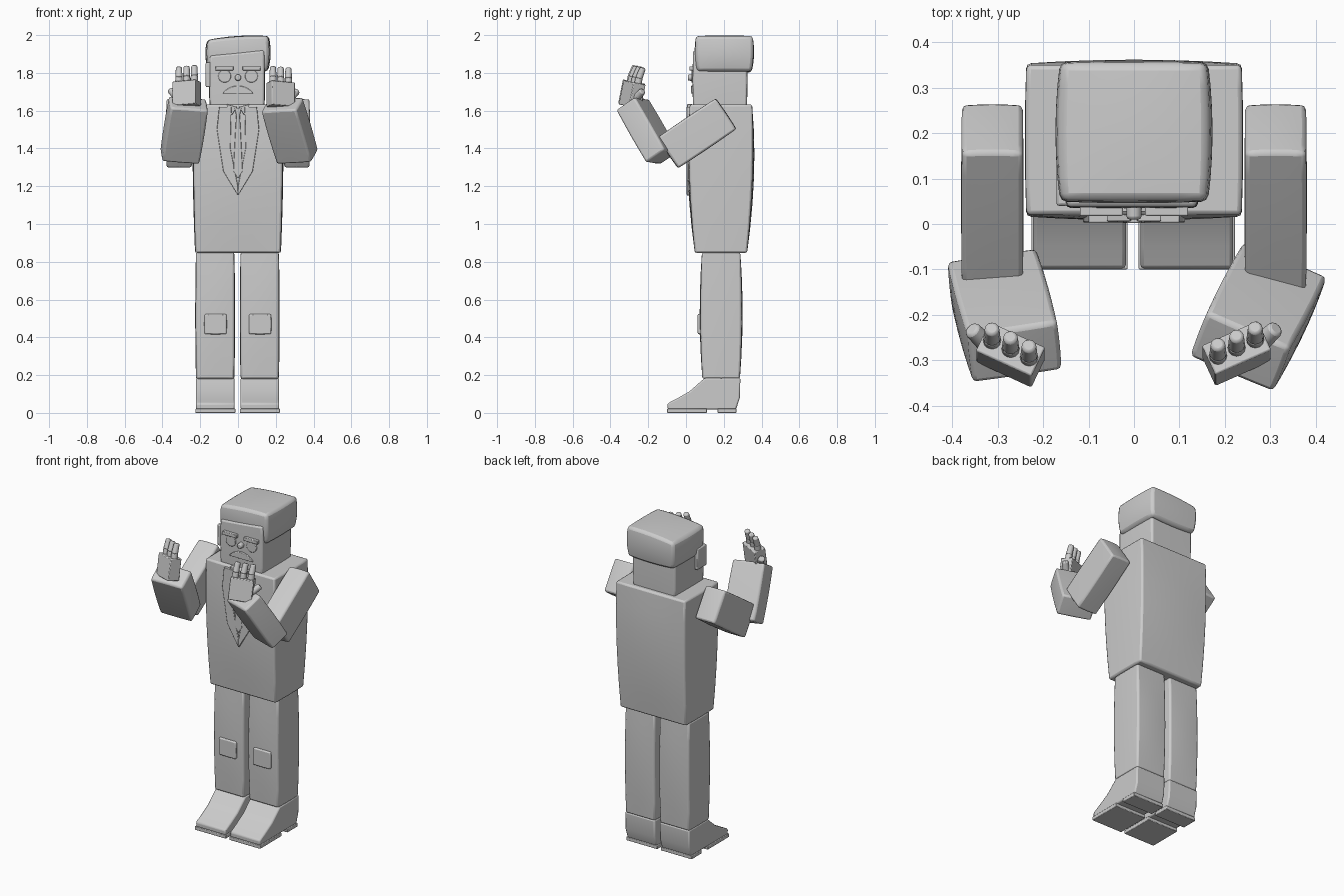
import bpy, bmesh, math
from mathutils import Vector, Matrix

if "Cube" in bpy.data.objects:
    bpy.data.objects.remove(bpy.data.objects["Cube"])


def finish(name, bm, bevel=0.0, seg=2):
    bmesh.ops.recalc_face_normals(bm, faces=bm.faces)
    for f in bm.faces:
        f.smooth = True
    me = bpy.data.meshes.new(name)
    bm.to_mesh(me)
    bm.free()
    me.set_sharp_from_angle(angle=math.radians(35))
    ob = bpy.data.objects.new(name, me)
    bpy.context.collection.objects.link(ob)
    if bevel:
        m = ob.modifiers.new("bevel", 'BEVEL')
        m.width, m.segments = bevel, seg
        m.limit_method, m.angle_limit = 'ANGLE', math.radians(40)
    return ob


def frame(axis, width):
    """Rotation whose z column is axis and whose x column is near width."""
    d = Vector(axis).normalized()
    w = Vector(width)
    w = (w - d * w.dot(d)).normalized()
    return Matrix((w, d.cross(w), d)).transposed()


def block(name, center, size, bulge=(0, 0, 0), taper=(1, 1), rot=None,
          bevel=0.01, cuts=5, slope=0.0):
    """Box with pillowed sides; taper scales its bottom end in x and y."""
    bm = bmesh.new()
    bmesh.ops.create_cube(bm, size=2)
    bmesh.ops.subdivide_edges(bm, edges=bm.edges[:], cuts=cuts, use_grid_fill=True)
    rot = rot or Matrix.Identity(3)
    for v in bm.verts:
        x, y, z = v.co
        u = (1 - z) / 2
        p = Vector((
            x * (1 + bulge[0] * (1 - z * z) * (1 - .4 * y * y) + bulge[0] * .4 * (1 - y * y)) * (1 + (taper[0] - 1) * u),
            y * (1 + bulge[1] * (1 - z * z) * (1 - .4 * x * x)) * (1 + (taper[1] - 1) * u),
            z * (1 + bulge[2] * (1 - x * x) * (1 - .4 * y * y)) + slope * x * max(z, 0)))
        v.co = Vector(center) + rot @ Vector([p[i] * size[i] / 2 for i in range(3)])
    return finish(name, bm, bevel)


def prism(name, pts, plane, a, b, bevel=0.0):
    """Extrude a 2D outline along x (plane 'yz') or y (plane 'xz')."""
    bm = bmesh.new()
    put = (lambda p, t: (t, p[0], p[1])) if plane == 'yz' else (lambda p, t: (p[0], t, p[1]))
    f = bm.faces.new([bm.verts.new(put(p, a)) for p in pts])
    r = bmesh.ops.extrude_face_region(bm, geom=[f])
    off = Vector((b - a, 0, 0)) if plane == 'yz' else Vector((0, b - a, 0))
    bmesh.ops.translate(bm, vec=off, verts=[g for g in r['geom'] if isinstance(g, bmesh.types.BMVert)])
    return finish(name, bm, bevel)


def rod(name, p, q, r1, r2, sides=12, bevel=0.006):
    p, q = Vector(p), Vector(q)
    bm = bmesh.new()
    m = Matrix.Translation((p + q) / 2) @ (q - p).to_track_quat('Z', 'Y').to_matrix().to_4x4()
    bmesh.ops.create_cone(bm, cap_ends=True, segments=sides, radius1=r1, radius2=r2,
                          depth=(q - p).length, matrix=m)
    return finish(name, bm, bevel)


# Torso
block("jacket_torso", (0, .185, 1.24), (.474, .33, .785), (.025, .15, 0), (.95, .84))

# Head and hair
block("head", (-.005, .18, 1.76), (.286, .285, .29), (.03, .02, 0), slope=.1)
block("hair", (0, .203, 1.897), (.316, .300, .175), (.08, .07, .13), (.97, .96),
      bevel=.015, slope=.12)
block("sideburn", (-.158, .085, 1.79), (.026, .09, .13), bevel=.006, cuts=1)

# Face
for side, s in (("left", -1), ("right", 1)):
    rod(f"eye_{side}", (s * .071, .05, 1.783), (s * .071, .028, 1.783), .034, .034, 24, .003)
    block(f"eyebrow_{side}", (s * .072, .033, 1.824), (.095, .03, .022), bevel=.003, cuts=1)
rod("nose", (0, .05, 1.775), (0, .01, 1.775), .018, .016, 16)
arc = [(.08 * math.cos(math.pi * i / 12), 1.69 + .042 * math.sin(math.pi * i / 12) ** 1.5)
       for i in range(13)]
prism("frowning_mouth", arc, 'xz', .026, .05, .003)

# Lapels, collar and tie
for side, s in (("left", -1), ("right", 1)):
    lapel = [(.035, 1.62), (.10, 1.62), (.112, 1.5), (.078, 1.28), (.0, 1.15), (.0, 1.2), (.04, 1.4)]
    prism(f"lapel_{side}", [(s * x, z) for x, z in lapel], 'xz', .003, .03, .003)
    collar = [(.005, 1.62), (.06, 1.635), (.055, 1.57), (.03, 1.58)]
    prism(f"collar_{side}", [(s * x, z) for x, z in collar], 'xz', .006, .035, .003)
prism("tie", [(-.018, 1.615), (.018, 1.615), (.01, 1.575), (.025, 1.28), (0, 1.24),
              (-.025, 1.28), (-.01, 1.575)], 'xz', .002, .03, .003)

# Legs, knee patches and shoes
shoe = [(-.097, .018), (-.098, .05), (-.05, .075), (.02, .115), (.08, .168), (.1, .185),
        (.288, .185), (.285, .08), (.265, .018)]
for side, s in (("left", -1), ("right", 1)):
    x = s * .118
    block(f"leg_{side}", (x - .003, .186, .515), (.2, .203, .67), (.04, .13, 0), (1, .98))
    block(f"knee_patch_{side}", (x - .001, .08, .47), (.115, .036, .105), (.03, 0, .03), bevel=.008)
    prism(f"shoe_{side}", shoe, 'yz', x - .104, x + .1, .008)
    block(f"sole_{side}", (x - .002, .005, .011), (.212, .21, .022), bevel=.003, cuts=1)
    block(f"heel_{side}", (x - .002, .217, .011), (.212, .1, .022), bevel=.003, cuts=1)

# Arms: the two forearms and hands are posed slightly differently
poses = {
    "left": (-1, (-.308, -.12, 1.355), (-.262, -.283, 1.638), (.98, .1, 0),
             (-.272, -.288, 1.69), (.9, -.43, 0)),
    "right": (1, (.315, -.125, 1.355), (.233, -.283, 1.632), (.93, -.36, 0),
              (.226, -.285, 1.685), (.91, .42, 0)),
}
for side, (s, elbow, wrist, width, palm, palm_w) in poses.items():
    block(f"upper_arm_{side}", (s * .312, .058, 1.48), (.134, .195, .367), (.02, .03, .03),
          rot=frame((0, -.305, -.205), (1, 0, 0)))
    e, w = Vector(elbow), Vector(wrist)
    block(f"forearm_{side}", (e + w) / 2, (.198, .125, (w - e).length), (.04, .05, .02),
          rot=frame(w - e, width))
    # Hand
    c = Vector(palm)
    R = frame((0, .2, 1), palm_w)
    block(f"palm_{side}", c, (.135, .072, .13), rot=R, bevel=.004, cuts=1)
    lean = Vector((0, .4, 1)).normalized()
    for i in (-1, 0, 1):
        base = c + R @ Vector((i * .045, 0, .05))
        mid = base + R @ Vector((0, 0, .045))
        rod(f"finger_{side}_{i + 2}", base, mid, .02, .019)
        rod(f"fingertip_{side}_{i + 2}", mid - lean * .006, mid + lean * .055, .019, .016)
    root = c + R @ Vector((s * .05, .0, -.02))
    rod(f"thumb_{side}", root, root + R @ Vector((s * .05, .01, .05)), .022, .018)
